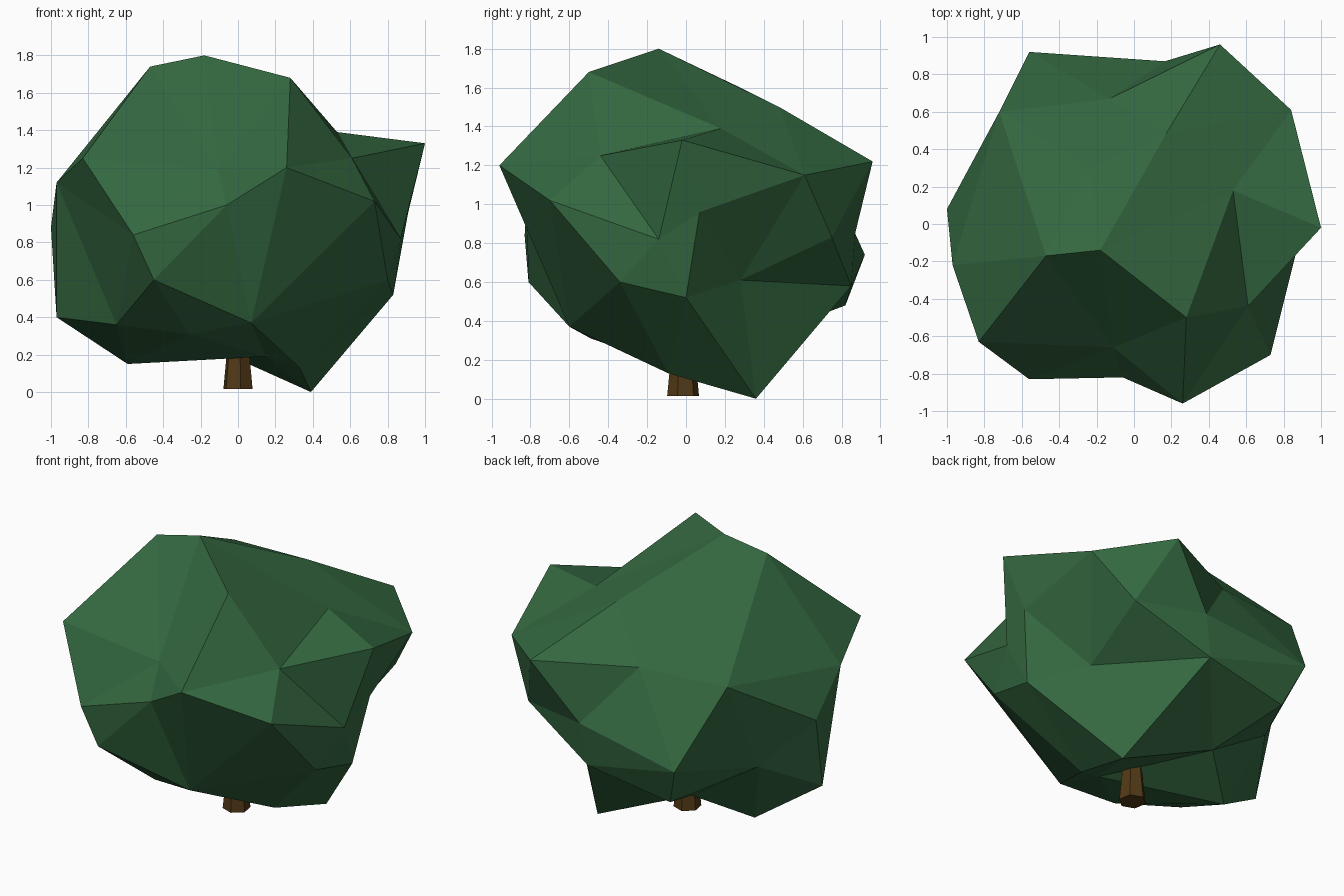
import bpy, bmesh, math
from mathutils import Vector

if "Cube" in bpy.data.objects:
    bpy.data.objects.remove(bpy.data.objects["Cube"])


def material(name, rgb):
    m = bpy.data.materials.new(name)
    m.diffuse_color = (*rgb, 1.0)
    m.use_nodes = True
    m.node_tree.nodes["Principled BSDF"].inputs["Base Color"].default_value = m.diffuse_color
    return m


def add_object(name, bm, mat):
    bmesh.ops.recalc_face_normals(bm, faces=bm.faces[:])
    me = bpy.data.meshes.new(name)
    bm.to_mesh(me)
    bm.free()
    me.materials.append(mat)
    ob = bpy.data.objects.new(name, me)
    bpy.context.collection.objects.link(ob)
    return ob


leaf_green = material("leaf green", (0.034, 0.138, 0.051))
bark_brown = material("bark brown", (0.084, 0.041, 0.008))

# Corner points of the lumpy crown
CORNERS = [
    # crown top
    (-.47, -.17, 1.74), (-.18, -.14, 1.80), (.28, -.50, 1.68), (.17, .48, 1.50), (-.24, .30, 1.59),
    # front
    (.26, -.96, 1.20), (-.06, -.82, 1.00), (-.56, -.83, .84), (-.83, -.63, 1.25), (-.11, -.66, 1.19),
    (-.45, -.81, .60), (.07, -.60, .37), (.73, -.70, 1.02),
    # right
    (.53, .18, 1.39), (.61, -.44, 1.25), (1.0, -.02, 1.33), (.87, -.14, .82), (.83, 0, .52),
    (.80, -.34, .60), (.91, .07, .96), (.84, .61, 1.15), (.57, .28, .61),
    # back
    (.46, .96, 1.22), (.62, .75, .83), (.12, .85, .58), (.165, .87, .85), (-.13, .67, 1.22),
    (-.56, .92, .74), (-.46, .82, .48),
    # left
    (-.97, -.22, 1.12), (-1.0, .08, .88), (-.97, -.03, .40), (-.72, .60, 1.22), (-.75, .32, .60),
    # underside
    (-.65, -.34, .36), (-.59, .13, .15), (-.26, -.49, .31), (-.30, .37, .31),
    (.15, -.15, .19), (.33, -.09, .13), (.39, .36, 0),
]

# Crown: connect the corners as a ball, then pull each one out to its place
centre = Vector((0, 0, 0.85))
bm = bmesh.new()
place = {}
for c in CORNERS:
    v = bm.verts.new((Vector(c) - centre).normalized())
    place[v] = Vector(c)
bmesh.ops.convex_hull(bm, input=bm.verts[:])
bmesh.ops.triangulate(bm, faces=bm.faces[:])
for v in bm.verts:
    v.co = place[v]
add_object("crown", bm, leaf_green)

# Trunk: tapered six-sided post reaching into the crown
bm = bmesh.new()
rings = []
for z, r in ((0.015, 0.083), (0.25, 0.06), (0.6, 0.045)):
    rings.append([bm.verts.new((r * math.cos(a), -0.015 + r * math.sin(a), z))
                  for a in (math.radians(100 + 60 * i) for i in range(6))])
for low, high in zip(rings, rings[1:]):
    for i in range(6):
        j = (i + 1) % 6
        bm.faces.new((low[i], low[j], high[j], high[i]))
bm.faces.new(rings[0][::-1])
bm.faces.new(rings[-1])
add_object("trunk", bm, bark_brown)
